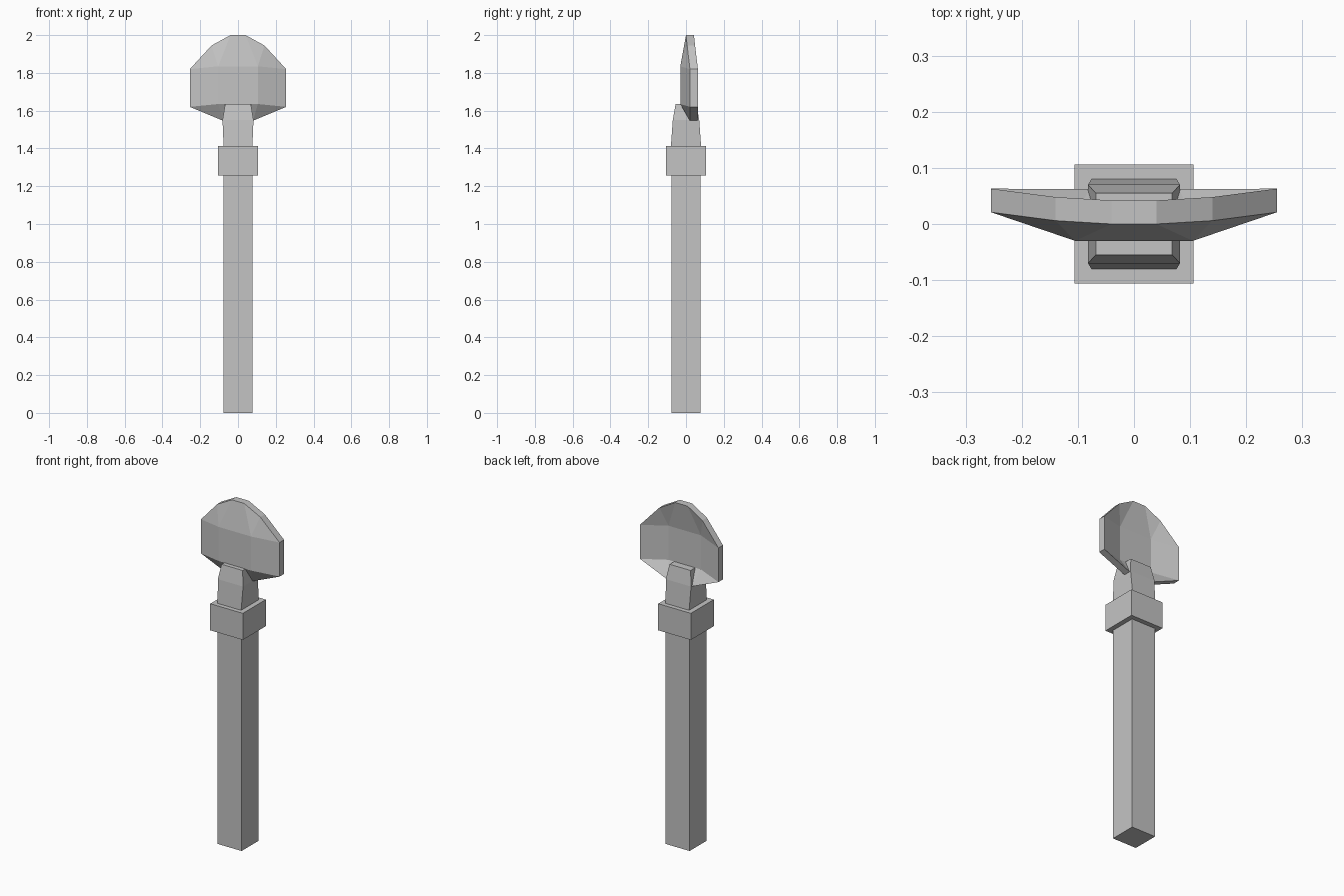
import bpy, bmesh

if "Cube" in bpy.data.objects:
    bpy.data.objects.remove(bpy.data.objects["Cube"])

grey = bpy.data.materials.new("plain_grey")
grey.diffuse_color = (0.55, 0.55, 0.55, 1)
grey.use_nodes = True
grey.node_tree.nodes["Principled BSDF"].inputs["Base Color"].default_value = grey.diffuse_color


def finish(name, bm):
    bmesh.ops.recalc_face_normals(bm, faces=bm.faces[:])
    me = bpy.data.meshes.new(name)
    bm.to_mesh(me)
    bm.free()
    me.materials.append(grey)
    ob = bpy.data.objects.new(name, me)
    bpy.context.collection.objects.link(ob)
    return ob


def stacked_block(name, rings):
    """Square-sided solid through rings of (half x, half y, z)."""
    bm = bmesh.new()
    loops = [[bm.verts.new((sx * hx, sy * hy, z))
              for sx, sy in ((-1, -1), (1, -1), (1, 1), (-1, 1))]
             for hx, hy, z in rings]
    bm.faces.new(loops[0])
    bm.faces.new(loops[-1])
    for a, b in zip(loops, loops[1:]):
        for i in range(4):
            j = (i + 1) % 4
            bm.faces.new((a[i], a[j], b[j], b[i]))
    return finish(name, bm)


# Shaft, collar and tapered neck
stacked_block("handle", [(0.078, 0.078, 0), (0.078, 0.078, 1.26)])
stacked_block("collar", [(0.106, 0.106, 1.257), (0.106, 0.106, 1.413)])
stacked_block("neck", [(0.076, 0.08, 1.41), (0.082, 0.07, 1.55), (0.068, 0.055, 1.635)])

# Faceted, dished blade: front skin mirrored in x, then thickened along y
half = {
    "top": (0.04, 0.0, 2.0),
    "shoulder": (0.14, 0.006, 1.945),
    "edge_high": (0.255, 0.021, 1.82),
    "edge_low": (0.255, 0.021, 1.62),
    "tail": (0.08, 0.02, 1.547),
    "mid_high": (0.105, -0.03, 1.835),
    "mid_low": (0.105, -0.03, 1.635),
}
bm = bmesh.new()
sides = [{k: bm.verts.new((s * x, y, z)) for k, (x, y, z) in half.items()}
         for s in (-1, 1)]
for v in sides:
    for keys in (("top", "shoulder", "mid_high"),
                 ("shoulder", "edge_high", "mid_high"),
                 ("edge_high", "edge_low", "mid_low", "mid_high"),
                 ("edge_low", "tail", "mid_low")):
        bm.faces.new([v[k] for k in keys])
left, right = sides
for a, b in (("top", "mid_high"), ("mid_high", "mid_low"), ("mid_low", "tail")):
    bm.faces.new((left[a], right[a], right[b], left[b]))
front = bm.faces[:]
bmesh.ops.recalc_face_normals(bm, faces=front)
back = bmesh.ops.extrude_face_region(bm, geom=front, use_keep_orig=True)
bmesh.ops.translate(bm, vec=(0, 0.042, 0),
                    verts=[g for g in back["geom"] if isinstance(g, bmesh.types.BMVert)])
finish("blade", bm)
